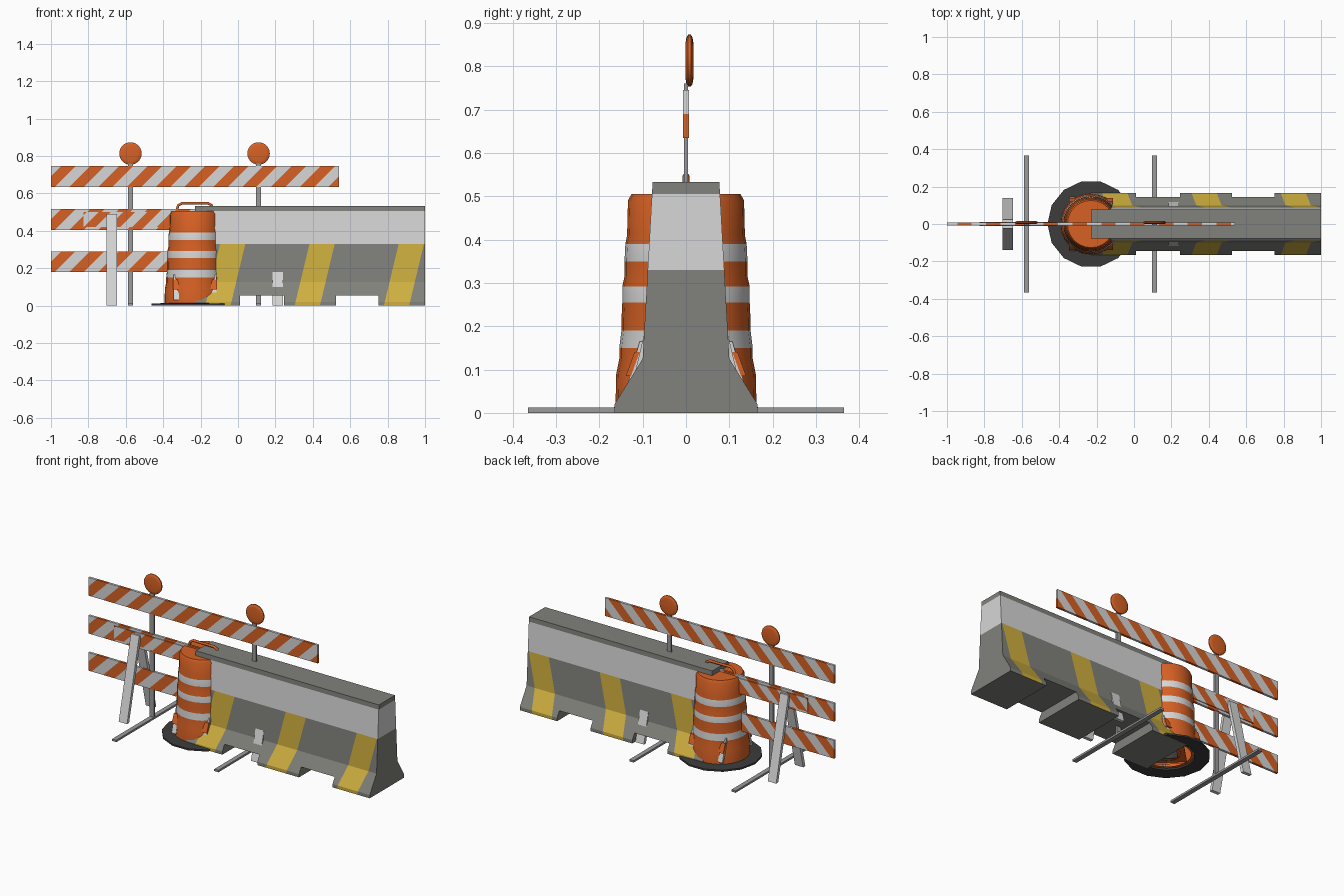
import bpy, bmesh, math
from mathutils import Vector, Matrix

if "Cube" in bpy.data.objects:
    bpy.data.objects.remove(bpy.data.objects["Cube"])

def mat(name, c):
    m = bpy.data.materials.new(name)
    m.diffuse_color = (*c, 1)
    m.use_nodes = True
    m.node_tree.nodes["Principled BSDF"].inputs["Base Color"].default_value = m.diffuse_color
    return m

ORANGE = mat("safety_orange", (0.68, 0.12, 0.018))
WHITE = mat("reflective_white", (0.68, 0.68, 0.68))
CONCRETE = mat("concrete_grey", (0.22, 0.22, 0.20))
YELLOW = mat("stripe_yellow", (0.62, 0.43, 0.05))
RUBBER = mat("black_rubber", (0.045, 0.045, 0.045))
METAL = mat("steel_grey", (0.33, 0.33, 0.33))

def finish(name, bm, mats, smooth=False):
    me = bpy.data.meshes.new(name)
    bm.to_mesh(me)
    bm.free()
    ob = bpy.data.objects.new(name, me)
    bpy.context.collection.objects.link(ob)
    for m in mats:
        me.materials.append(m)
    if smooth:
        bpy.context.view_layer.objects.active = ob
        ob.select_set(True)
        bpy.ops.object.shade_smooth_by_angle(angle=math.radians(35))
        ob.select_set(False)
    return ob

def cut(bm, co, no):
    bmesh.ops.bisect_plane(bm, geom=bm.verts[:] + bm.edges[:] + bm.faces[:],
                           plane_co=co, plane_no=no, dist=1e-5)

def make_box(lo, hi):
    lo, hi = Vector(lo), Vector(hi)
    bm = bmesh.new()
    size = hi - lo
    bmesh.ops.create_cube(bm, size=1, matrix=Matrix.Translation((lo + hi) / 2) @ Matrix.Diagonal((*size, 1)))
    return bm

def box(name, lo, hi, m):
    return finish(name, make_box(lo, hi), [m])

def striped_board(name, x0, x1, z0, z1, t, period, start):
    """Board with 45 degree orange and white stripes; start = an orange edge along the bottom."""
    bm = make_box((x0, -t, z0), (x1, t, z1))
    half = period / 2
    k0 = math.floor((x0 - (z1 - z0) - start) / half)
    k1 = math.ceil((x1 - start) / half)
    for k in range(k0, k1 + 1):
        cut(bm, (start + k * half, 0, z0), (1, 0, -1))
    for f in bm.faces:
        c = f.calc_center_median()
        f.material_index = math.floor((c.x - (c.z - z0) - start) / half) % 2
    return finish(name, bm, [ORANGE, WHITE])

def lathe(name, prof, n, loc, mats, rule=None, turn=None, cap=(True, True)):
    bm = bmesh.new()
    rings = [[bm.verts.new((r * math.cos(2 * math.pi * i / n), r * math.sin(2 * math.pi * i / n), z))
              for i in range(n)] for r, z in prof]
    for a, b in zip(rings, rings[1:]):
        for i in range(n):
            j = (i + 1) % n
            bm.faces.new((a[i], a[j], b[j], b[i]))
    if cap[0]:
        bm.faces.new(rings[0][::-1])
    if cap[1]:
        bm.faces.new(rings[-1])
    if rule:
        for f in bm.faces:
            f.material_index = rule(f.calc_center_median())
    if turn:
        bm.transform(turn)
    bm.transform(Matrix.Translation(loc))
    return finish(name, bm, mats, True)

def slanted_leg(name, x, w, y0, z0, y1, z1, t, m):
    """Plank leaning in the yz plane from (y0, z0) to (y1, z1)."""
    bm = bmesh.new()
    s = t / 2
    pts = [(y0 - s, z0), (y0 + s, z0), (y1 + s, z1), (y1 - s, z1)]
    f = bm.faces.new([bm.verts.new((x - w / 2, y, z)) for y, z in pts])
    r = bmesh.ops.extrude_face_region(bm, geom=[f])
    bmesh.ops.translate(bm, vec=(w, 0, 0), verts=[v for v in r["geom"] if isinstance(v, bmesh.types.BMVert)])
    bmesh.ops.recalc_face_normals(bm, faces=bm.faces)
    return finish(name, bm, [m])

# Concrete barrier: side outline with notches, then width set by height
bm = bmesh.new()
outline = [(-.23, 0), (.01, 0), (.01, .055), (.245, .055), (.245, 0), (.525, 0), (.525, .055),
           (.75, .055), (.75, 0), (1, 0), (1, .533), (-.23, .533)]
face = bm.faces.new([bm.verts.new((x, -1, z)) for x, z in outline])
r = bmesh.ops.extrude_face_region(bm, geom=[face])
bmesh.ops.translate(bm, vec=(0, 2, 0), verts=[v for v in r["geom"] if isinstance(v, bmesh.types.BMVert)])
bmesh.ops.recalc_face_normals(bm, faces=bm.faces)
for z in (.02, .055, .125, .33, .505):
    cut(bm, (0, 0, z), (0, 0, 1))
STRIPES, WIDE, LEAN = (-.175, .303, .78), .135, .24
for s in STRIPES:
    for e in (s, s + WIDE):
        cut(bm, (e, 0, 0), (1, 0, -LEAN))
for f in bm.faces:
    c = f.calc_center_median()
    u = c.x - LEAN * c.z
    f.normal_update()
    if .33 < c.z < .505:
        f.material_index = 1
    elif c.z < .33 and abs(f.normal.y) > .5 and any(s < u < s + WIDE for s in STRIPES):
        f.material_index = 2
SECTION = [(0, .165), (.02, .165), (.125, .1), (.533, .077)]
for v in bm.verts:
    for (za, wa), (zb, wb) in zip(SECTION, SECTION[1:]):
        if za - 1e-4 <= v.co.z <= zb + 1e-4:
            w = wa + (wb - wa) * (v.co.z - za) / (zb - za)
    v.co.y = math.copysign(w, v.co.y)
finish("concrete_barrier", bm, [CONCRETE, WHITE, YELLOW])

# Tall three-board barricade
for i, z in enumerate((.18, .405, .635)):
    striped_board(f"barricade_board_{i + 1}", -1, .54, z, z + .11, .007, .154, .485)
for i, x in enumerate((-.575, .11)):
    box(f"barricade_post_{i + 1}", (x - .014, -.005, 0), (x + .014, .005, .76), METAL)
    box(f"barricade_foot_{i + 1}", (x - .014, -.365, 0), (x + .014, .365, .012), METAL)
    # Warning lamp, a rounded disc facing front and back
    lathe(f"warning_lamp_{i + 1}", [(.042, -.009), (.054, -.007), (.06, -.003), (.06, .003), (.054, .007), (.042, .009)],
          24, (x, .008, .813), [ORANGE], turn=Matrix.Rotation(math.pi / 2, 4, 'X'))

# Sawhorse passing behind and through the barrier
striped_board("sawhorse_board", -.825, .363, .42, .5, .012, .13, -.825)
for x, tag in ((-.675, "left"), (.213, "right")):
    for s, side in ((-1, "front"), (1, "back")):
        slanted_leg(f"sawhorse_leg_{tag}_{side}", x, .056, s * .13, 0, s * .013, .49, .02, WHITE)

# Drum with reflective bands
BX = -.23
def bands(c):
    return int(math.hypot(c.x, c.y) > .12 and any(a < c.z < b for a, b in ((.15, .19), (.255, .292), (.35, .39))))
lathe("drum_body", [(.13, .012), (.163, .012), (.161, .09), (.154, .125), (.154, .15), (.149, .19), (.149, .215),
                    (.147, .255), (.147, .292), (.142, .315), (.142, .35), (.14, .39), (.136, .41), (.134, .49),
                    (.126, .505)], 24, (BX, 0, 0), [ORANGE, WHITE], bands, cap=(False, True))
lathe("drum_rubber_base", [(.15, .002), (.233, 0), (.233, .01), (.15, .014), (.15, .002)], 14,
      (BX, 0, 0), [RUBBER], cap=(False, False))

# Drum handle
cu = bpy.data.curves.new("drum_handle", 'CURVE')
cu.dimensions = '3D'
cu.bevel_depth = .008
cu.bevel_resolution = 1
sp = cu.splines.new('POLY')
path = [(-.1, .5), (-.09, .535), (-.07, .547), (.07, .547), (.09, .535), (.1, .5)]
sp.points.add(len(path) - 1)
for p, (x, z) in zip(sp.points, path):
    p.co = (BX + x, 0, z, 1)
cu.materials.append(ORANGE)
bpy.context.collection.objects.link(bpy.data.objects.new("drum_handle", cu))

# Hollow cone nested inside the drum, seen only from below
lathe("nested_cone", [(.14, .008), (.14, .018), (.075, .018)], 4, (BX, 0, 0), [ORANGE],
      cap=(False, False))
lathe("nested_cone_body", [(.075, .016), (.02, .36)], 20, (BX, 0, 0), [RUBBER], cap=(False, True))

# Small leg ends and plank ends poking through the drum wall
for sx in (-1, 1):
    for sy in (-1, 1):
        tag = f"{'left' if sx < 0 else 'right'}_{'front' if sy < 0 else 'back'}"
        slanted_leg(f"small_leg_{tag}", BX + sx * .1, .03, sy * .138, .03, sy * .1, .165, .014, WHITE)
        slanted_leg(f"small_plank_{tag}", BX + sx * .097, .04, sy * .133, .085, sy * .113, .14, .012, ORANGE)
